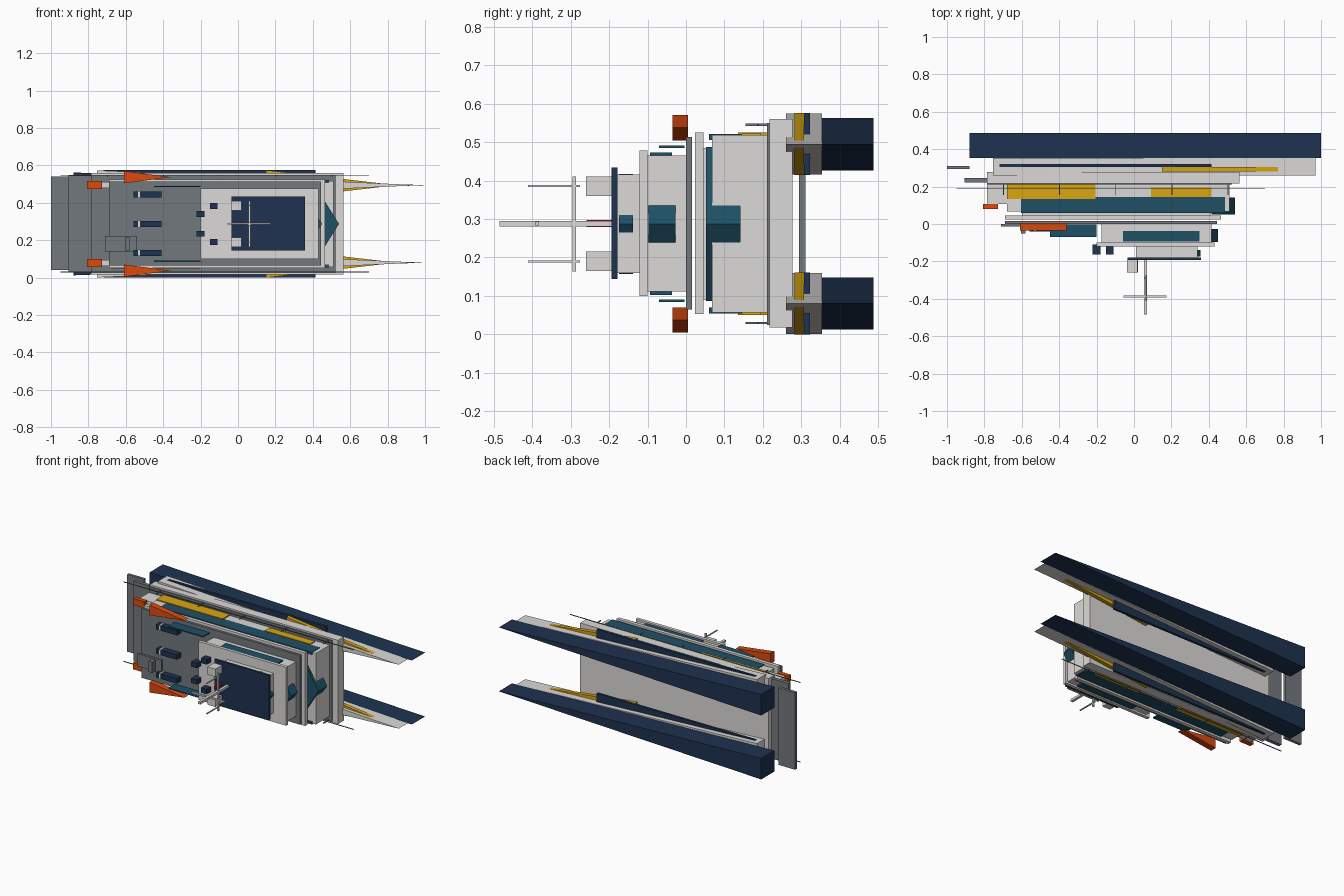
import bpy, bmesh

# A twin-hulled vessel lying on its side: bow is +x, its deck side faces -y.
MID = 0.2875
COLORS = {
    "navy": (0.013, 0.032, 0.08), "teal": (0.013, 0.08, 0.13),
    "yellow": (0.7, 0.38, 0.005), "orange": (0.7, 0.07, 0.005),
    "white": (0.72, 0.70, 0.68), "grey": (0.17, 0.19, 0.21), "red": (0.5, 0.01, 0.02),
}
MATS = {}
for n, c in COLORS.items():
    MATS[n] = bpy.data.materials.new(n)
    MATS[n].diffuse_color = (*c, 1)


def prism(name, color, profile, y0, y1):
    """Extrude an x-z profile from y0 to y1."""
    bm = bmesh.new()
    face = bm.faces.new([bm.verts.new((x, y0, z)) for x, z in profile])
    ext = bmesh.ops.extrude_face_region(bm, geom=[face])
    for v in ext["geom"]:
        if isinstance(v, bmesh.types.BMVert):
            v.co.y = y1
    bmesh.ops.recalc_face_normals(bm, faces=bm.faces)
    me = bpy.data.meshes.new(name)
    bm.to_mesh(me)
    bm.free()
    me.materials.append(MATS[color])
    ob = bpy.data.objects.new(name, me)
    bpy.context.collection.objects.link(ob)
    return ob


def box(name, color, x0, x1, y0, y1, z0, z1):
    return prism(name, color, [(x0, z0), (x1, z0), (x1, z1), (x0, z1)], y0, y1)


def wedge(name, color, x0, x1, y0, y1, zc, half):
    """Flat stern at x0 tapering to a point at x1."""
    return prism(name, color, [(x0, zc - half), (x1, zc), (x0, zc + half)], y0, y1)


def box2(name, color, x0, x1, y0, y1, z0, z1):
    """A box and its mirror across the vessel's centre plane."""
    box(name + "_port", color, x0, x1, y0, y1, z0, z1)
    box(name + "_starboard", color, x0, x1, y0, y1, 2 * MID - z1, 2 * MID - z0)


# Hulls, sponsons and their stripes
for side, zc in (("port", MID + 0.207), ("starboard", MID - 0.207)):
    wedge("hull_" + side, "navy", -0.88, 1.0, 0.353, 0.487, zc, 0.068)
    wedge("sponson_" + side, "white", -0.755, 0.97, 0.26, 0.353, zc, 0.0795)
    wedge("bow_stripe_" + side, "yellow", 0.15, 0.85, 0.282, 0.306, zc, 0.0805)
    box("hull_stripe_" + side, "navy", -0.72, 0.415, 0.306, 0.322, zc - 0.0805, zc + 0.0805)

# Main deck and stern platforms
box("main_deck", "white", -0.785, 0.565, 0.217, 0.277, 0.018, 0.56)
box("deck_surface", "grey", -0.785, 0.525, 0.21, 0.217, 0.025, 0.55)
box("stern_ramp", "grey", -1.0, -0.88, 0.293, 0.311, 0.04, 0.54)
box("stern_step", "grey", -0.905, -0.785, 0.222, 0.245, 0.03, 0.548)

# Lower cabin with windscreen, side windows and yellow panels
box("lower_cabin", "white", -0.68, 0.51, 0.068, 0.21, 0.057, 0.518)
wedge("lower_windscreen", "teal", 0.415, 0.54, 0.052, 0.142, MID, 0.2)
box2("lower_window", "teal", -0.605, 0.487, 0.06, 0.145, 0.505, 0.521)
box2("aft_panel", "yellow", -0.68, -0.205, 0.135, 0.217, 0.51, 0.525)
box2("fore_panel", "yellow", 0.09, 0.415, 0.145, 0.195, 0.51, 0.524)
box("upper_deck_base", "white", -0.69, 0.465, 0.023, 0.046, 0.053, 0.525)
box("cabin_core", "white", -0.6, 0.41, 0.04, 0.07, 0.09, 0.485)
box("upper_deck", "grey", -0.69, 0.445, 0.0, 0.016, 0.065, 0.513)

# Upper cabin
box("upper_cabin", "white", -0.175, 0.415, -0.1, 0.0, 0.112, 0.465)
wedge("upper_windscreen", "teal", 0.33, 0.45, -0.097, -0.027, MID, 0.165)
box2("upper_window", "teal", -0.06, 0.35, -0.093, -0.037, 0.46, 0.473)
box2("deck_bulwark", "teal", -0.45, -0.2, -0.07, -0.004, 0.484, 0.491)
box("upper_roof", "white", -0.2, 0.43, -0.121, -0.1, 0.1, 0.478)

# Bridge
box("bridge", "white", 0.01, 0.34, -0.178, -0.121, 0.16, 0.416)
wedge("bridge_windscreen", "teal", 0.27, 0.355, -0.174, -0.138, MID, 0.13)
box("bridge_roof", "navy", -0.035, 0.357, -0.193, -0.178, 0.144, 0.434)
box2("roof_locker", "white", -0.037, 0.02, -0.26, -0.193, 0.36, 0.41)
box("warning_lamp", "red", 0.01, 0.022, -0.258, -0.193, 0.279, 0.297)

# Mast, yards and aerials
box("mast", "white", 0.053, 0.07, -0.485, -0.193, 0.28, 0.295)
box("mast_yard", "white", -0.057, 0.175, -0.392, -0.382, 0.283, 0.293)
box("aerial_beam", "white", 0.056, 0.068, -0.295, -0.286, 0.163, 0.41)
box2("aerial", "white", 0.058, 0.066, -0.41, -0.275, 0.383, 0.388)

# Benches and vents
for i, z in enumerate((0.133, MID, 0.445)):
    box(f"bench_{i}", "navy", -0.56, -0.41, -0.04, 0.0, z - 0.016, z + 0.016)
    box(f"bench_arm_{i}", "white", -0.535, -0.525, -0.043, 0.0, z - 0.018, z + 0.018)
box2("roof_vent_aft", "navy", -0.222, -0.18, -0.163, -0.11, 0.325, 0.356)
box2("roof_vent_fore", "navy", -0.15, -0.11, -0.163, -0.121, 0.367, 0.4)

# Rescue gear: orange wedges, floats on cradles, stern hatch and davit
for side, zc in (("port", MID + 0.25), ("starboard", MID - 0.25)):
    wedge("rescue_boat_" + side, "orange", -0.61, -0.36, -0.035, 0.005, zc, 0.033)
box2("life_raft", "orange", -0.808, -0.728, 0.08, 0.108, 0.475, 0.517)
box2("raft_cradle", "white", -0.785, -0.68, 0.108, 0.217, 0.48, 0.512)
box("stern_hatch", "grey", -0.71, -0.54, -0.014, 0.0, 0.14, 0.222)
box("davit", "grey", -0.605, -0.58, -0.05, 0.0, 0.145, 0.215)

# Guard rails
box2("guard_rail", "grey", -0.95, 0.7, 0.186, 0.19, 0.543, 0.547)
for i in range(5):
    x = -0.7 + i * 0.3
    box2(f"rail_post_{i}", "grey", x, x + 0.005, 0.155, 0.217, 0.542, 0.548)
